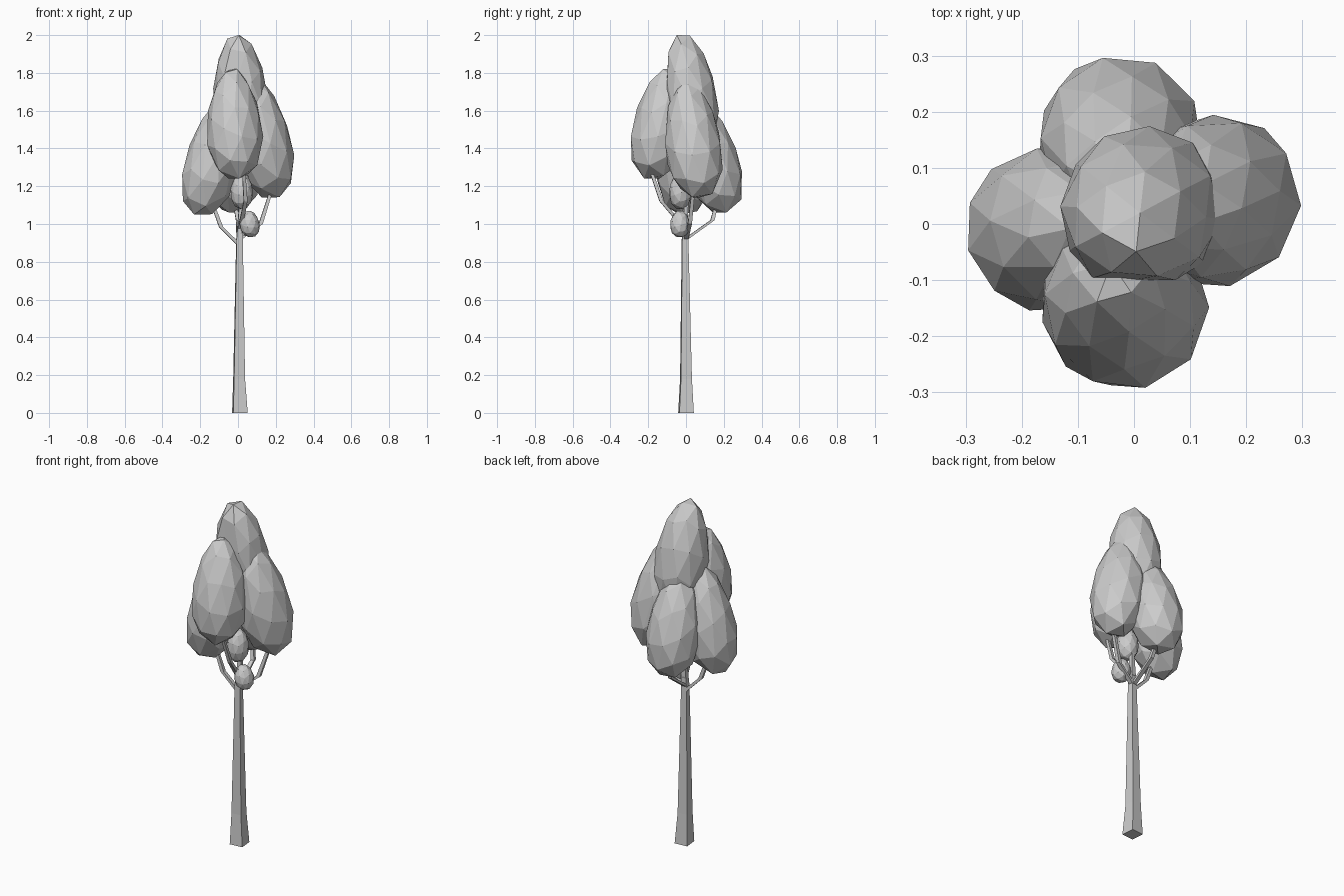
import bpy, bmesh, math
from mathutils import Matrix

if "Cube" in bpy.data.objects:
    bpy.data.objects.remove(bpy.data.objects["Cube"])


def make_object(name, bm):
    mesh = bpy.data.meshes.new(name)
    bmesh.ops.recalc_face_normals(bm, faces=bm.faces)
    bm.to_mesh(mesh)
    bm.free()
    obj = bpy.data.objects.new(name, mesh)
    bpy.context.collection.objects.link(obj)
    return obj


def leaf_blob(name, centre, radius, z_low, z_high, lean, spin, taper=0.22, y_min=-1):
    """Egg-shaped low-poly ball; lean is the sideways shift at the tip."""
    bm = bmesh.new()
    bmesh.ops.create_icosphere(bm, subdivisions=2, radius=1)
    # tilt the ball so a facet edge, not a point, forms the blunt tip
    bm.transform(Matrix.Rotation(spin, 4, 'Z') @ Matrix.Rotation(math.radians(16), 4, 'X'))
    top = max(v.co.z for v in bm.verts)
    mid, half = (z_low + z_high) / 2, (z_high - z_low) / 2
    for v in bm.verts:
        x, y, t = v.co
        t /= top
        k = radius * (1 - taper * t)
        v.co = (centre[0] + k * x + lean[0] * t,
                max(y_min, centre[1] + k * y + lean[1] * t),
                mid + half * t)
    return make_object(name, bm)


def limb(name, stations, sides=4, turn=math.radians(50)):
    """Tapered tube through (x, y, z, radius) stations with level rings."""
    bm = bmesh.new()
    rings = []
    for x, y, z, r in stations:
        rings.append([bm.verts.new((x + r * math.cos(turn + 2 * math.pi * i / sides),
                                    y + r * math.sin(turn + 2 * math.pi * i / sides), z))
                      for i in range(sides)])
    for a, b in zip(rings, rings[1:]):
        for i in range(sides):
            j = (i + 1) % sides
            bm.faces.new((a[i], a[j], b[j], b[i]))
    bm.faces.new(rings[0][::-1])
    bm.faces.new(rings[-1])
    return make_object(name, bm)


# trunk, flared at the foot and running up into the crown
limb("trunk", [(0.010, 0, 0, 0.054), (0.006, 0, 0.18, 0.041), (0.008, -0.005, 0.92, 0.023),
               (0.015, 0.0, 1.08, 0.015), (0.01, 0.02, 1.45, 0.012)])

# branches, each one carrying a leaf blob
branches = {
    "left_branch": [(0.005, 0, 0.89, 0.017), (-0.09, -0.01, 0.985, 0.015), (-0.14, -0.01, 1.12, 0.012)],
    "right_branch": [(0.01, 0, 0.92, 0.017), (0.12, 0.02, 1.0, 0.015), (0.18, 0.04, 1.19, 0.012)],
    "back_branch": [(0.005, 0, 0.92, 0.017), (0.0, 0.14, 1.02, 0.015), (-0.02, 0.165, 1.12, 0.012)],
    "front_branch": [(0.01, 0, 0.97, 0.017), (0.04, -0.13, 1.12, 0.014), (0.03, -0.185, 1.28, 0.012)],
    "twig": [(0.005, 0, 0.93, 0.012), (0.05, -0.03, 0.99, 0.009)],
}
for name, stations in branches.items():
    limb(name, stations)

# foliage
leaf_blob("top_leaves", (0.012, 0.02), 0.145, 1.38, 2.0, (-0.015, -0.035), 0.2, 0.13, -0.1)
leaf_blob("front_leaves", (-0.02, -0.137), 0.148, 1.24, 1.82, (-0.01, 0.035), 0.9)
leaf_blob("left_leaves", (-0.135, -0.01), 0.146, 1.05, 1.65, (0.055, 0.0), 2.1)
leaf_blob("right_leaves", (0.132, 0.035), 0.15, 1.14, 1.77, (-0.045, -0.03), 1.5)
leaf_blob("back_leaves", (-0.025, 0.138), 0.146, 1.06, 1.63, (0.0, -0.05), 2.7)
leaf_blob("inner_leaves", (0.02, -0.03), 0.06, 1.08, 1.27, (0.0, 0.0), 0.4, 0.1)
leaf_blob("small_leaves", (0.062, -0.032), 0.053, 0.93, 1.07, (-0.005, 0.0), 0.4, 0.1)
